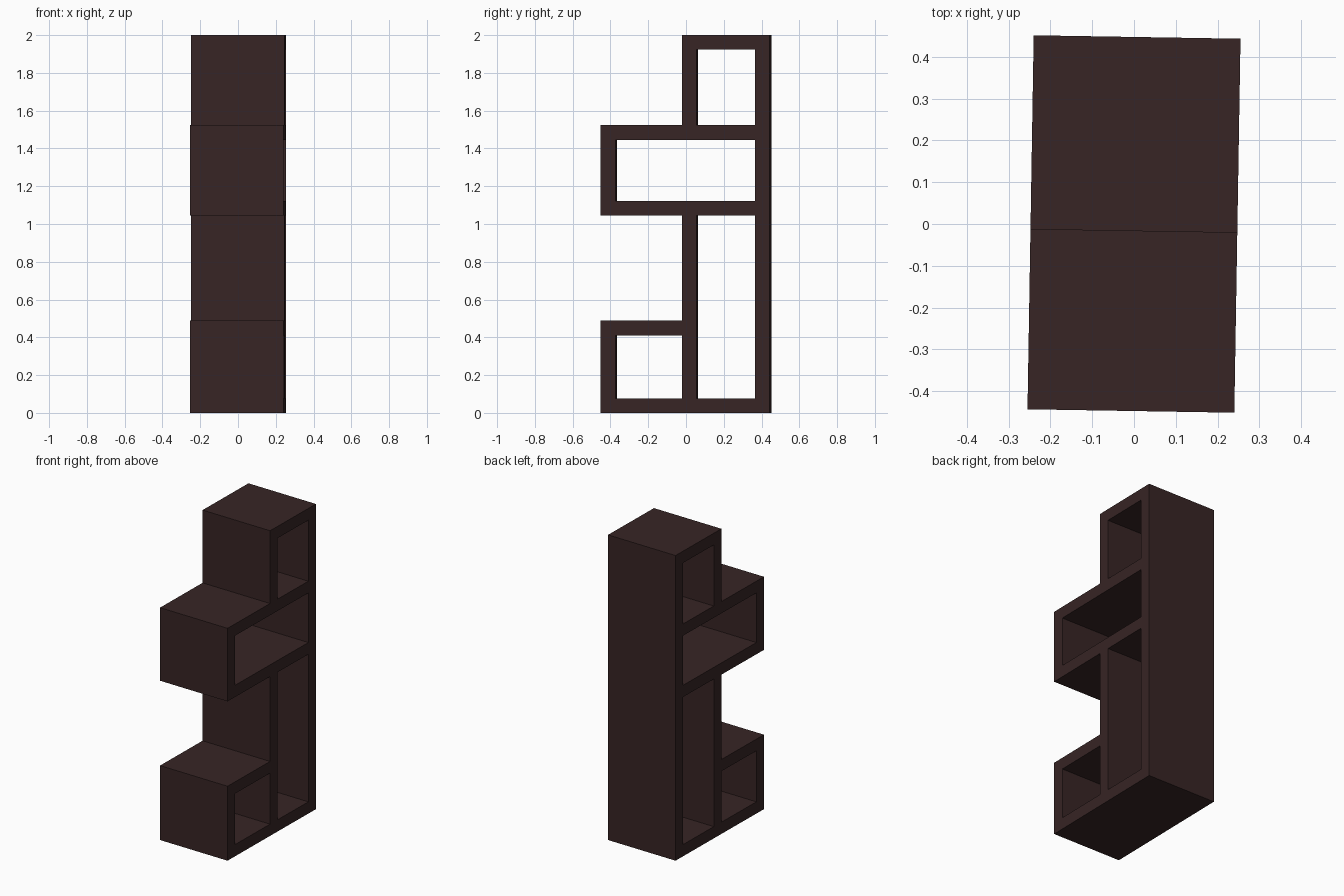
import bpy, bmesh, math
from mathutils import Matrix

if "Cube" in bpy.data.objects:
    bpy.data.objects.remove(bpy.data.objects["Cube"])

T = 0.077                       # board thickness
W, HD = 0.495, 0.4475           # shelf width, half depth
MID = -0.017                    # front face of the middle upright
Z1, Z2, Z3 = 0.488, 1.044, 1.523  # low box top, upper box bottom and top

wood = bpy.data.materials.new("dark_wood")
wood.diffuse_color = (0.038, 0.018, 0.018, 1)
wood.use_nodes = True
wood.node_tree.nodes["Principled BSDF"].inputs["Base Color"].default_value = wood.diffuse_color

curve = bpy.data.curves.new("shelf_profile", 'CURVE')
curve.dimensions = '2D'
curve.fill_mode = 'BOTH'
curve.extrude = W / 2


def loop(points):
    s = curve.splines.new('POLY')
    s.points.add(len(points) - 1)
    for p, (y, z) in zip(s.points, points):
        p.co = (y, z, 0, 1)
    s.use_cyclic_u = True


def opening(y0, y1, z0, z1):
    loop([(y0, z0), (y1, z0), (y1, z1), (y0, z1)])


# stepped side outline
loop([(-HD, 0), (HD, 0), (HD, 2), (MID, 2), (MID, Z3), (-HD, Z3),
      (-HD, Z2), (MID, Z2), (MID, Z1), (-HD, Z1)])
# open compartments, running right through the width
opening(-HD + T, MID, T, Z1 - T)
opening(MID + T, HD - T, T, Z2)
opening(-HD + T, HD - T, Z2 + T, Z3 - T)
opening(MID + T, HD - T, Z3, 2 - T)

# turn the extruded profile into a clean mesh
temp = bpy.data.objects.new("profile_helper", curve)
bpy.context.collection.objects.link(temp)
bpy.context.view_layer.update()
mesh = bpy.data.meshes.new_from_object(
    temp.evaluated_get(bpy.context.evaluated_depsgraph_get()))
bpy.data.objects.remove(temp)

bm = bmesh.new()
bm.from_mesh(mesh)
bmesh.ops.remove_doubles(bm, verts=bm.verts, dist=1e-4)
# profile (y, z) stands upright, width along x, slight twist about z
upright = Matrix(((0, 0, 1), (1, 0, 0), (0, 1, 0))).to_4x4()
bm.transform(Matrix.Rotation(math.radians(-0.95), 4, 'Z') @ upright)
bmesh.ops.recalc_face_normals(bm, faces=bm.faces)
for f in bm.faces:
    f.smooth = False
    f.material_index = 0
bm.to_mesh(mesh)
bm.free()
mesh.materials.clear()
mesh.materials.append(wood)
shelf = bpy.data.objects.new("shelf_frame", mesh)
bpy.context.collection.objects.link(shelf)
